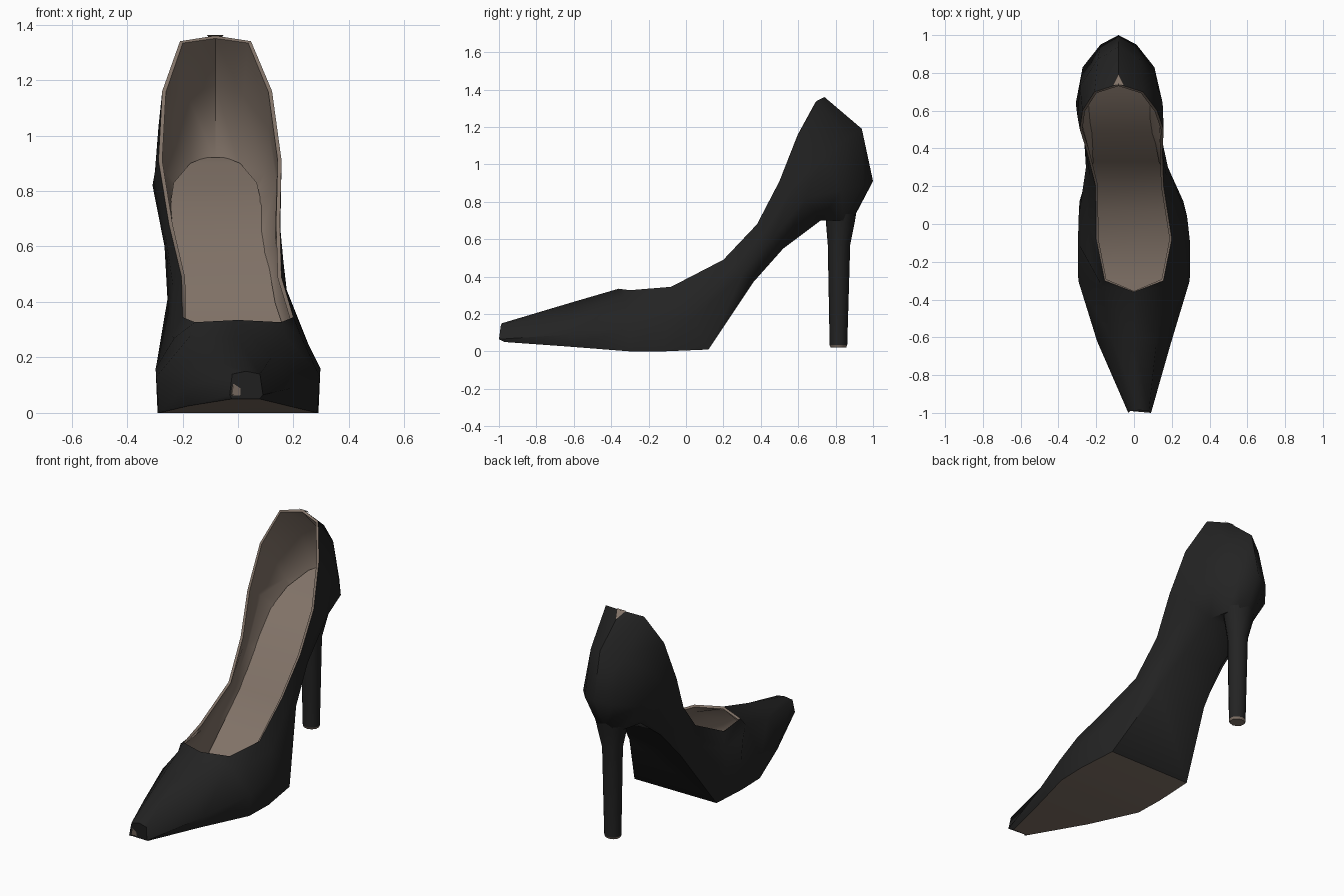
import bpy, bmesh, math

if "Cube" in bpy.data.objects:
    bpy.data.objects.remove(bpy.data.objects["Cube"])


def material(name, rgb):
    m = bpy.data.materials.new(name)
    m.diffuse_color = (*rgb, 1)
    m.use_nodes = True
    m.node_tree.nodes["Principled BSDF"].inputs["Base Color"].default_value = m.diffuse_color
    return m


BLACK = material("black_leather", (0.017, 0.017, 0.017))
TAUPE = material("taupe_lining", (0.22, 0.17, 0.137))


def centre(y):
    """Sideways bend of the shoe's centre line."""
    t = min(max((y + 0.1) / 0.85, 0), 1)
    return -0.082 * t * t * (3 - 2 * t) + 0.075 * max(0, -0.6 - y)


def finish(name, bm, mats, angle=50, thickness=0):
    bmesh.ops.remove_doubles(bm, verts=bm.verts[:], dist=0.0005)
    bmesh.ops.recalc_face_normals(bm, faces=bm.faces[:])
    me = bpy.data.meshes.new(name)
    bm.to_mesh(me)
    bm.free()
    ob = bpy.data.objects.new(name, me)
    bpy.context.collection.objects.link(ob)
    for m in mats:
        me.materials.append(m)
    bpy.ops.object.select_all(action='DESELECT')
    ob.select_set(True)
    bpy.context.view_layer.objects.active = ob
    if thickness:
        mod = ob.modifiers.new("lining", 'SOLIDIFY')
        mod.thickness = thickness
        mod.offset = -1
        mod.material_offset = 1
        mod.material_offset_rim = 1
        bpy.ops.object.modifier_apply(modifier=mod.name)
    bpy.ops.object.shade_smooth_by_angle(angle=math.radians(angle))
    return ob


# Upper: sections from toe to heel; each has sole edge, widest line,
# upper side and rim as (y, z, half width)
sections = [
    [(-.97, .05, .05), (-1, .065, .06), (-.99, .14, .05), (-.985, .15, 0)],
    [(-.62, .025, .18), (-.62, .09, .197), (-.61, .20, .12), (-.6, .265, 0)],
    [(-.3, 0, .285), (-.3, .13, .295), (-.33, .28, .17), (-.36, .335, 0)],
    [(-.12, 0, .29), (-.1, .16, .297), (-.22, .27, .23), (-.3, .327, .155)],
    [(.12, .01, .275), (.04, .18, .287), (-.02, .28, .24), (-.08, .345, .2)],
    [(.36, .37, .17), (.3, .41, .217), (.25, .45, .203), (.2, .49, .18)],
    [(.52, .55, .13), (.46, .6, .205), (.42, .64, .207), (.38, .68, .2)],
    [(.72, .7, .12), (.64, .82, .23), (.57, .87, .227), (.5, .91, .222)],
    [(.84, .7, .09), (.83, .86, .19), (.73, 1.03, .205), (.6, 1.16, .198)],
    [(.89, .71, .05), (.95, .89, .095), (.87, 1.15, .11), (.7, 1.34, .128)],
    [(.9, .72, 0), (1, .91, 0), (.94, 1.19, 0), (.74, 1.36, 0)],
]
bm = bmesh.new()
rows = []
for sec in sections:
    left = [(centre(y) - w, y, z) for y, z, w in reversed(sec)]
    right = [(centre(y) + w, y, z) for y, z, w in sec]
    rows.append([bm.verts.new(p) for p in left + right])
bm.faces.new(rows[0])
for i in range(len(rows) - 1):
    for j in range(7):
        f = bm.faces.new((rows[i][j], rows[i][j + 1],
                          rows[i + 1][j + 1], rows[i + 1][j]))
        f.material_index = 1 if j == 3 and i < 4 else 0  # outsole
finish("shoe_upper", bm, [BLACK, TAUPE], thickness=0.014)

# Insole: a footbed ribbon inside the shell
footbed = [(-.85, .075, .08), (-.6, .055, .16), (-.3, .035, .265),
           (.07, .06, .255), (.33, .4, .175), (.49, .59, .165),
           (.66, .75, .165), (.8, .83, .15), (.92, .9, .09), (.965, .92, .04)]
bm = bmesh.new()
prev = None
for y, z, w in footbed:
    pair = [bm.verts.new((centre(y) + s * w, y, z)) for s in (-1, 1)]
    if prev:
        bm.faces.new((prev[0], prev[1], pair[1], pair[0]))
    prev = pair
insole = finish("insole", bm, [TAUPE], angle=60)
if insole.data.polygons[0].normal.z < 0:
    insole.data.flip_normals()


# Heel: stacked elliptical rings
def ring_stack(name, rings, mat):
    bm = bmesh.new()
    loops = []
    for z, yc, rx, ry in rings:
        loops.append([bm.verts.new((-0.08 + rx * math.cos(a), yc + ry * math.sin(a), z))
                      for a in (math.tau * (k + .5) / 10 for k in range(10))])
    for a, b in zip(loops, loops[1:]):
        for k in range(10):
            n = (k + 1) % 10
            bm.faces.new((a[k], a[n], b[n], b[k]))
    bm.faces.new(loops[0][::-1])
    bm.faces.new(loops[-1])
    return finish(name, bm, [mat])


ring_stack("stiletto_heel", [(.033, .815, .05, .047), (.57, .818, .06, .06),
                             (.69, .825, .09, .077), (.74, .83, .1, .08)], BLACK)
ring_stack("heel_tip", [(.02, .815, .044, .041), (.033, .815, .05, .047)], TAUPE)

# Small lining tab folded over the back of the rim
bm = bmesh.new()
bm.faces.new([bm.verts.new(p) for p in
              ((-.112, .735, 1.362), (-.052, .735, 1.362), (-.082, .793, 1.322))])
tab = finish("back_tab", bm, [TAUPE])
if tab.data.polygons[0].normal.z < 0:
    tab.data.flip_normals()
